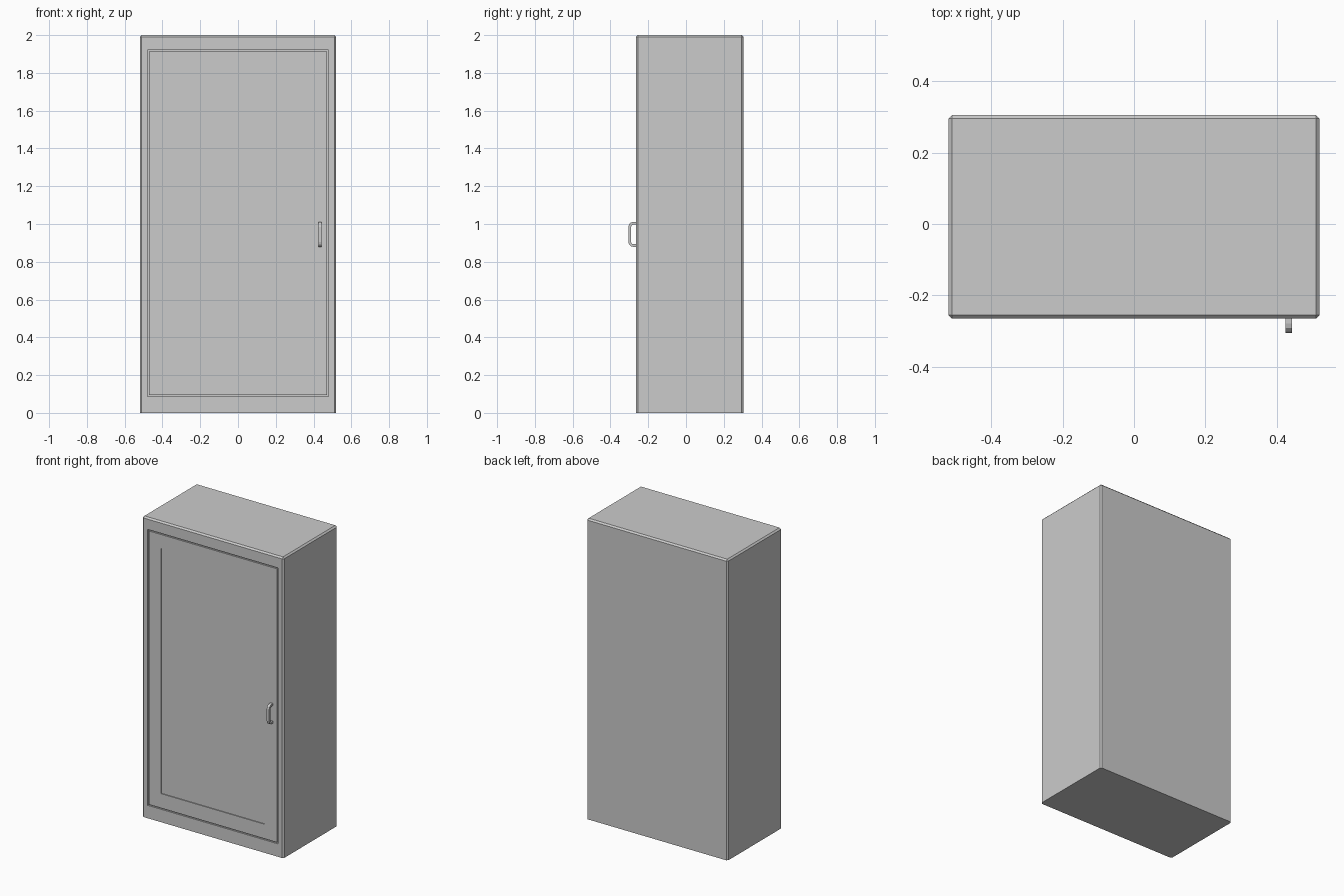
import bpy, bmesh
from math import cos, sin, radians

cube = bpy.data.objects.get("Cube")
if cube:
    bpy.data.objects.remove(cube, do_unlink=True)

HALF_W, FRONT, BACK, HEIGHT = 0.52, -0.265, 0.305, 2.0

grey = bpy.data.materials.new("light grey")
grey.use_nodes = True
colour = (0.6, 0.6, 0.6, 1)
grey.diffuse_color = colour
for node in grey.node_tree.nodes:
    if node.type == 'BSDF_PRINCIPLED':
        node.inputs["Base Color"].default_value = colour


def finish(bm, name):
    bmesh.ops.recalc_face_normals(bm, faces=bm.faces)
    mesh = bpy.data.meshes.new(name)
    bm.to_mesh(mesh)
    bm.free()
    mesh.materials.append(grey)
    obj = bpy.data.objects.new(name, mesh)
    bpy.context.collection.objects.link(obj)
    return obj


# Cabinet: box with chamfered upright and top edges, sharp at the floor
bm = bmesh.new()
bmesh.ops.create_cube(bm, size=1)
for v in bm.verts:
    v.co.x *= 2 * HALF_W
    v.co.y = FRONT if v.co.y < 0 else BACK
    v.co.z = (v.co.z + 0.5) * HEIGHT
edges = [e for e in bm.edges if any(v.co.z > 1 for v in e.verts)]
bmesh.ops.bevel(bm, geom=edges, offset=0.01, segments=1, affect='EDGES')
bm.normal_update()
face = min(bm.faces, key=lambda f: f.calc_center_median().y)


def step(face, half_w, bottom, top, y):
    """Extrude the front face to a new rectangle, leaving a ring of quads."""
    new = bmesh.ops.extrude_discrete_faces(bm, faces=[face])["faces"][0]
    for v in new.verts:
        v.co = (half_w if v.co.x > 0 else -half_w, y, top if v.co.z > 1 else bottom)
    return new


# Groove around the door, then the sunken door panel
for half_w, bottom, top, depth in (
        (0.479, 0.086, 1.922, 0),
        (0.479, 0.086, 1.922, 0.01),
        (0.471, 0.094, 1.914, 0.01),
        (0.471, 0.094, 1.914, 0),
        (0.38, 0.19, 1.82, 0),
        (0.38, 0.19, 1.82, 0.006)):
    face = step(face, half_w, bottom, top, FRONT + depth)
finish(bm, "cabinet_with_door")

# Handle: flat bow with rounded corners, extruded across its width
def bow(reach, half_h, radius):
    """Half outline from the door to the middle of the grip, mirrored in z."""
    upper = [(FRONT + 0.002, half_h)]
    for angle in (0, 30, 60, 90):
        a = radians(angle)
        upper.append((FRONT - reach + radius * (1 - sin(a)),
                      half_h - radius * (1 - cos(a))))
    return upper + [(y, -z) for y, z in reversed(upper)]


bm = bmesh.new()
outer, inner = bow(0.04, 0.066, 0.026), bow(0.026, 0.052, 0.014)
left, right = 0.425, 0.443
loops = [[bm.verts.new((x, y, z + 0.945)) for y, z in pts]
         for x in (left, right) for pts in (outer, inner)]
ring = [loops[0], loops[1], loops[3], loops[2]]
for a, b in zip(ring, ring[1:] + ring[:1]):
    for i in range(len(a) - 1):
        bm.faces.new((a[i], a[i + 1], b[i + 1], b[i]))
for i in (0, -1):
    bm.faces.new([loop[i] for loop in ring])
finish(bm, "door_handle")
